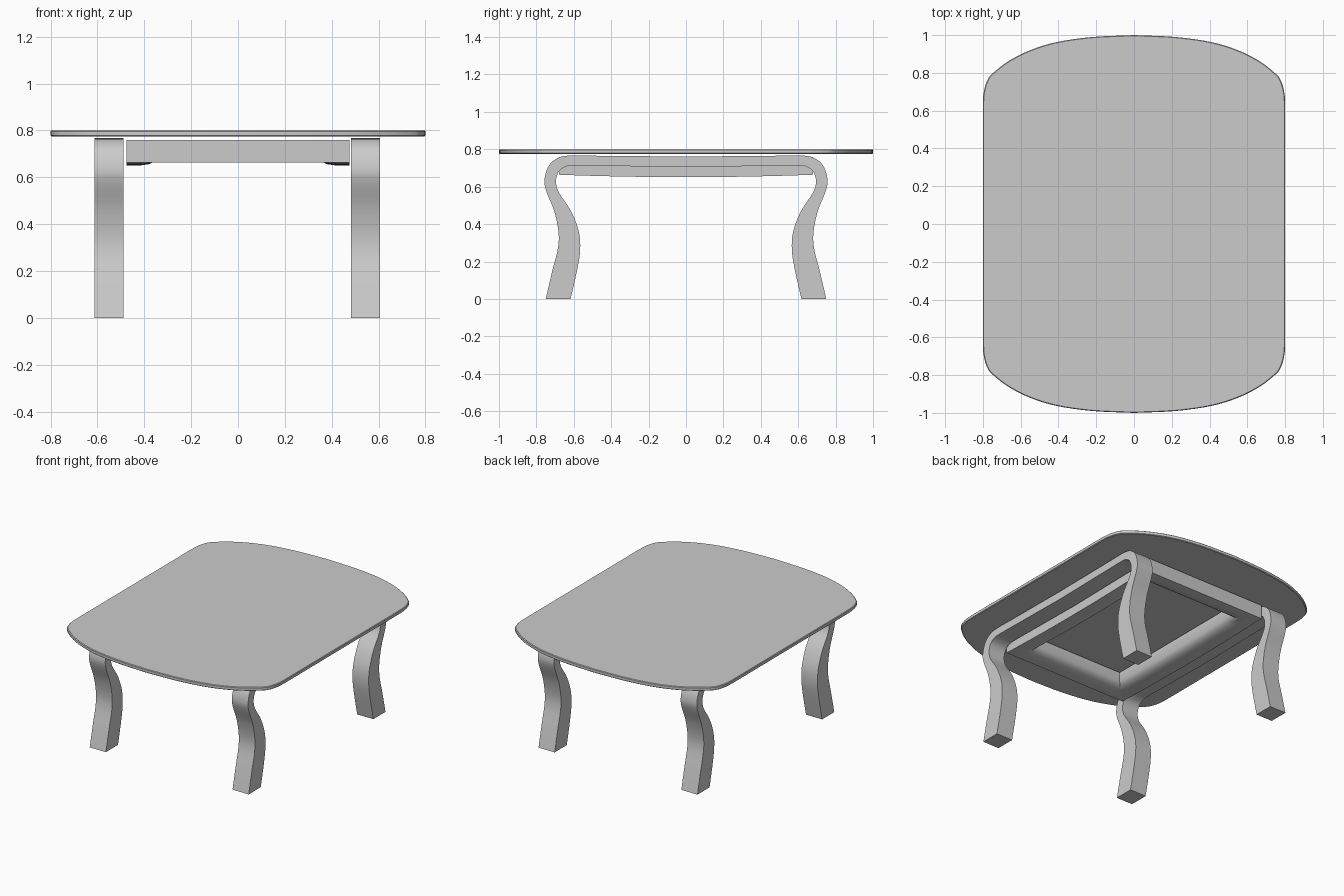
import bpy, bmesh, math
from mathutils import Vector

if "Cube" in bpy.data.objects:
    bpy.data.objects.remove(bpy.data.objects["Cube"])


def smooth_path(pts, n):
    """Catmull-Rom curve through the points, n steps per span."""
    p = [Vector(q) for q in pts]
    p = [2 * p[0] - p[1]] + p + [2 * p[-1] - p[-2]]
    out = []
    for i in range(1, len(p) - 2):
        a, b, c, d = p[i - 1:i + 3]
        for k in range(n):
            t = k / n
            out.append(0.5 * (2 * b + (c - a) * t + (2 * a - 5 * b + 4 * c - d) * t * t
                              + (3 * b - a - 3 * c + d) * t ** 3))
    return out + [p[-2]]


def loft(name, loops, closed=False, caps=True):
    """Bridge a series of equal-length rings into one mesh object."""
    bm = bmesh.new()
    rings = [[bm.verts.new(v) for v in loop] for loop in loops]
    n = len(rings[0])
    pairs = list(zip(rings, rings[1:])) + ([(rings[-1], rings[0])] if closed else [])
    for r, s in pairs:
        for i in range(n):
            j = (i + 1) % n
            bm.faces.new((r[i], r[j], s[j], s[i]))
    if caps and not closed:
        bm.faces.new(rings[0])
        bm.faces.new(rings[-1])
    bmesh.ops.recalc_face_normals(bm, faces=bm.faces)
    mesh = bpy.data.meshes.new(name)
    bm.to_mesh(mesh)
    bm.free()
    ob = bpy.data.objects.new(name, mesh)
    bpy.context.collection.objects.link(ob)
    bpy.ops.object.select_all(action='DESELECT')
    ob.select_set(True)
    bpy.context.view_layer.objects.active = ob
    bpy.ops.object.shade_smooth_by_angle(angle=math.radians(35))
    return ob


# Table top: one quarter of the outline, mirrored to the other three
quarter = smooth_path([(0.8, 0), (0.8, 0.35), (0.8, 0.62), (0.795, 0.70), (0.775, 0.765),
                       (0.74, 0.805), (0.66, 0.865), (0.55, 0.92), (0.41, 0.963),
                       (0.22, 0.99), (0, 1)], 4)
half = quarter + [Vector((-v.x, v.y)) for v in quarter[-2::-1]]
outline = half + [Vector((v.x, -v.y)) for v in half[-2:0:-1]]


def top_ring(inset, z):
    return [(v.x * (1 - inset / 0.8), v.y * (1 - inset), z) for v in outline]


loft("table_top", [top_ring(0.004, 0.775), top_ring(0, 0.779),
                   top_ring(0, 0.796), top_ring(0.004, 0.80)])

# Bent leg frames: outer and inner profile (y, z, y, z) from foot to rail centre
profile = [(-.75, 0, -.617, 0), (-.715, .15, -.583, .15), (-.685, .27, -.566, .26),
           (-.682, .36, -.573, .36), (-.705, .47, -.615, .47), (-.745, .57, -.68, .57),
           (-.757, .63, -.695, .63), (-.74, .70, -.68, .68), (-.70, .745, -.645, .706),
           (-.63, .766, -.60, .713), (-.45, .765, -.42, .711), (0, .761, 0, .705)]
side = [tuple(v) for v in smooth_path(profile, 4)]
side += [(-a, b, -c, d) for a, b, c, d in side[-2::-1]]
for name, x in (("left_leg_frame", -0.551), ("right_leg_frame", 0.545)):
    lo, hi = x - 0.062, x + 0.062
    loft(name, [[(lo, a, b), (hi, a, b), (hi, c, d), (lo, c, d)] for a, b, c, d in side])

# Apron: rectangular ring with a rounded inner lip, bowed down along its long sides
section = [(0, .76), (0, .664), (.06, .664), (.095, .669), (.12, .681), (.135, .70), (.14, .76)]
STEPS = 12


def apron_ring(inset, z):
    w, l = 0.475 - inset, 0.68 - inset
    corners = [Vector(c) for c in ((w, -l), (w, l), (-w, l), (-w, -l))]
    ring = []
    for i, c in enumerate(corners):
        for k in range(STEPS):
            v = c.lerp(corners[(i + 1) % 4], k / STEPS)
            bow = 0.013 * (1 - (v.y / l) ** 2) if z < 0.75 else 0
            ring.append((v.x, v.y, z - bow))
    return ring


loft("apron", [apron_ring(d, z) for d, z in section], closed=True)
